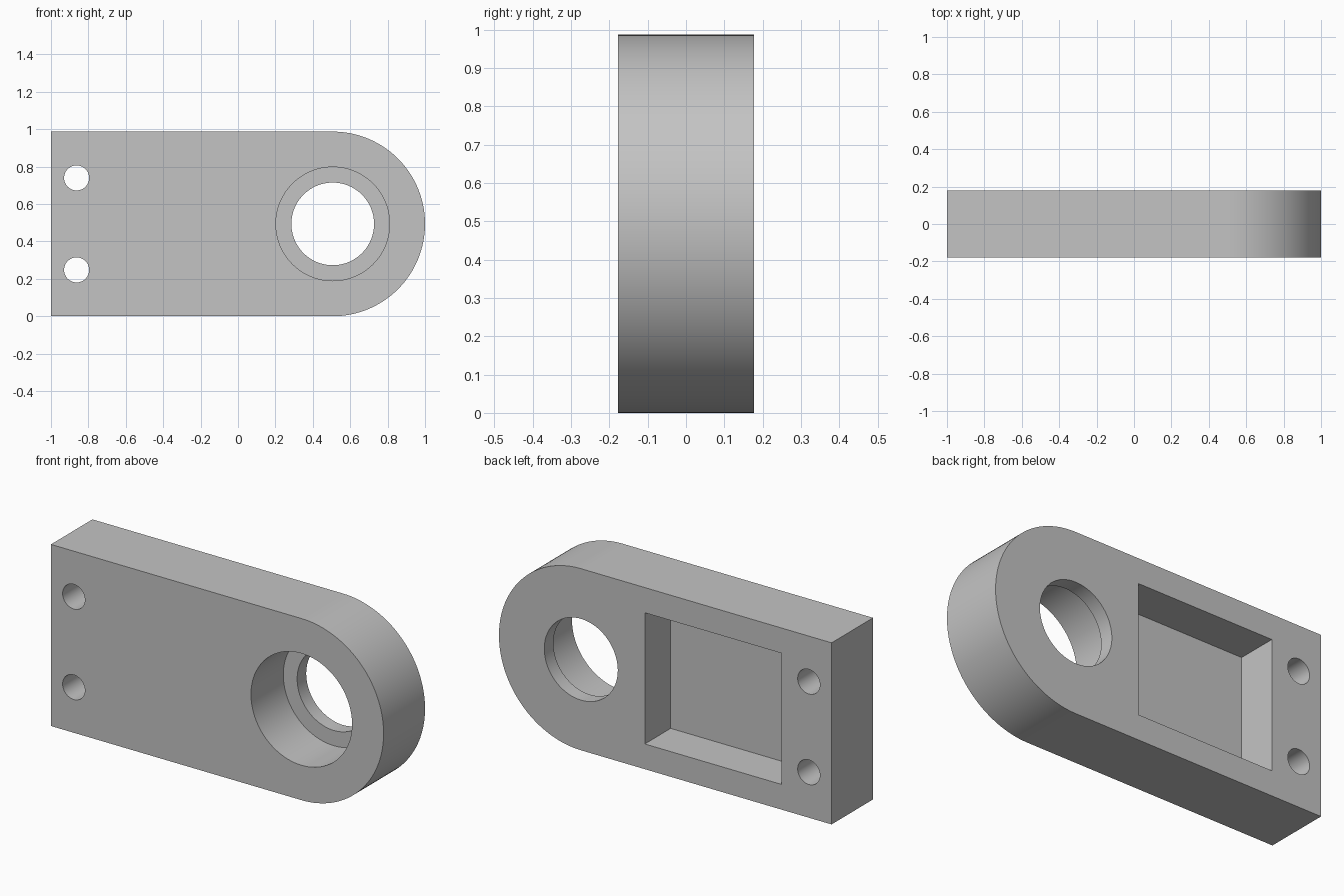
import bpy, bmesh, math
from mathutils import Matrix

cube = bpy.data.objects.get("Cube")
if cube:
    bpy.data.objects.remove(cube, do_unlink=True)

HALF_T = 0.178          # half thickness of the plate
R = 0.4935              # radius of the rounded end
CX = 1 - R              # centre of the rounded end
OVER = 0.05             # how far cutters poke out of the faces

grey = bpy.data.materials.new("plain_grey")
grey.use_nodes = True
colour = (0.55, 0.55, 0.55, 1)
grey.diffuse_color = colour
grey.node_tree.nodes["Principled BSDF"].inputs["Base Color"].default_value = colour


def to_object(bm, name):
    bmesh.ops.recalc_face_normals(bm, faces=bm.faces)
    mesh = bpy.data.meshes.new(name)
    bm.to_mesh(mesh)
    bm.free()
    mesh.materials.append(grey)
    obj = bpy.data.objects.new(name, mesh)
    bpy.context.collection.objects.link(obj)
    return obj


def prism(name, outline, y0, y1):
    """Extrude an (x, z) outline along y."""
    bm = bmesh.new()
    face = bm.faces.new([bm.verts.new((x, y0, z)) for x, z in outline])
    ext = bmesh.ops.extrude_face_region(bm, geom=[face])
    moved = [v for v in ext["geom"] if isinstance(v, bmesh.types.BMVert)]
    bmesh.ops.translate(bm, verts=moved, vec=(0, y1 - y0, 0))
    return to_object(bm, name)


def arc(cx, cz, r, start, end, steps):
    angles = [start + (end - start) * i / steps for i in range(steps + 1)]
    return [(cx + r * math.cos(a), cz + r * math.sin(a)) for a in angles]


def drill(name, cx, cz, r, y0, y1, segments=64):
    circle = arc(cx, cz, r, 0, 2 * math.pi, segments)[:-1]
    return prism(name, circle, y0, y1)


# Plate with one rounded end
outline = [(-1, 2 * R), (-1, 0)] + arc(CX, R, R, -math.pi / 2, math.pi / 2, 64)
plate = prism("mounting_plate", outline, -HALF_T, HALF_T)

# Stepped bore: wide from the front, narrower through the back lip
front, back = -HALF_T - OVER, HALF_T + OVER
cutters = [
    drill("counterbore_cutter", CX, R, 0.304, front, 0.1, 96),
    drill("bore_cutter", CX, R, 0.221, front, back, 96),
]

# Pair of bolt holes at the square end
for side in (-1, 1):
    cutters.append(drill("bolt_hole_cutter", -0.863, R + side * 0.246, 0.067, front, back))

# Rectangular pocket in the back face
pocket = [(-0.698, 0.137), (0.123, 0.137), (0.123, 0.85), (-0.698, 0.85)]
cutters.append(prism("pocket_cutter", pocket, -0.044, back))

# Cut everything out of the plate
bpy.ops.object.select_all(action="DESELECT")
bpy.context.view_layer.objects.active = plate
plate.select_set(True)
for cutter in cutters:
    cutter.hide_render = True
    mod = plate.modifiers.new("cut", "BOOLEAN")
    mod.operation = "DIFFERENCE"
    mod.solver = "EXACT"
    mod.object = cutter
    bpy.ops.object.modifier_apply(modifier=mod.name)
    bpy.data.objects.remove(cutter, do_unlink=True)

bpy.ops.object.shade_smooth_by_angle(angle=math.radians(30))
